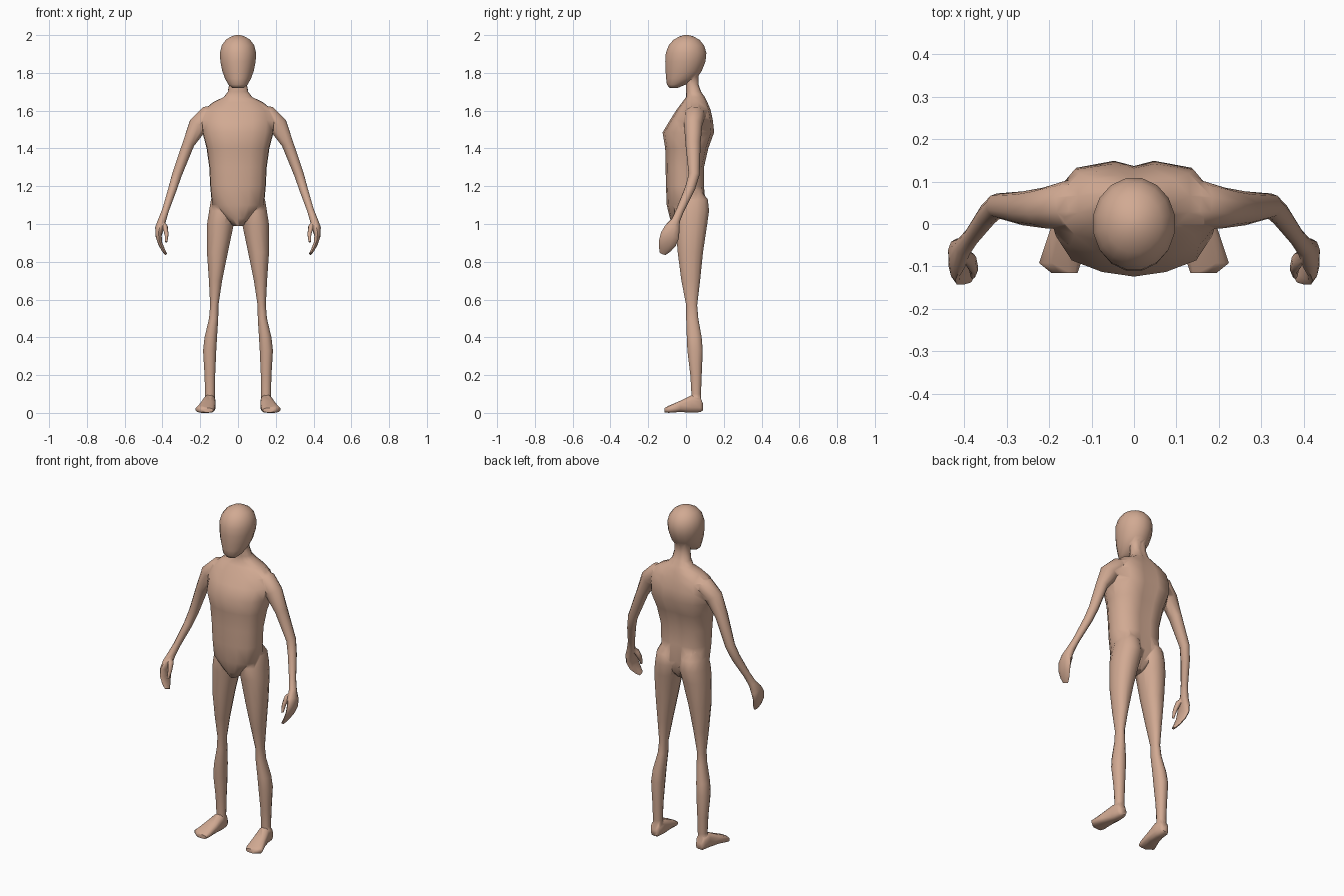
import bpy, bmesh, math
from mathutils import Vector

skin = bpy.data.materials.new("skin")
skin.diffuse_color = (0.64, 0.40, 0.29, 1)


def loft(name, rings):
    """Skin a list of equal-length point rings and cap both ends."""
    bm = bmesh.new()
    rows = [[bm.verts.new(p) for p in ring] for ring in rings]
    n = len(rows[0])
    for a, b in zip(rows, rows[1:]):
        for i in range(n):
            j = (i + 1) % n
            bm.faces.new((a[i], a[j], b[j], b[i]))
    bm.faces.new(rows[0])
    bm.faces.new(rows[-1])
    bmesh.ops.recalc_face_normals(bm, faces=bm.faces)
    me = bpy.data.meshes.new(name)
    bm.to_mesh(me)
    bm.free()
    me.materials.append(skin)
    ob = bpy.data.objects.new(name, me)
    bpy.context.collection.objects.link(ob)
    return ob


def oval(n, power=1.0):
    """Unit oval; a power below 1 makes it boxier."""
    pts = []
    for i in range(n):
        t = 2 * math.pi * (i + 0.5) / n
        c, s = math.cos(t), math.sin(t)
        pts.append((math.copysign(abs(c) ** power, c), math.copysign(abs(s) ** power, s)))
    return pts


def box_rings(rows, axis, n=12, power=0.9):
    """Rings from rows of (position, u0, u1, v0, v1) stacked along z or y."""
    out = []
    for t, u0, u1, v0, v1 in rows:
        ring = []
        for c, s in oval(n, power):
            u, v = (u0 + u1) / 2 + c * (u1 - u0) / 2, (v0 + v1) / 2 + s * (v1 - v0) / 2
            ring.append((u, v, t) if axis == 'z' else (u, t, v))
        out.append(ring)
    return out


def path_rings(rows, n=10):
    """Rings from rows of (x, y, z, side radius, depth radius) along a path."""
    pts = [Vector(r[:3]) for r in rows]
    out = []
    for i, r in enumerate(rows):
        d = (pts[min(i + 1, len(pts) - 1)] - pts[max(i - 1, 0)]).normalized()
        side = Vector((0, 1, 0)).cross(d).normalized()
        depth = d.cross(side)
        out.append([pts[i] + side * c * r[3] + depth * s * r[4] for c, s in oval(n)])
    return out


def mirrored(rings):
    return [[(-p[0], p[1], p[2]) for p in ring] for ring in rings]


# Torso with neck: z, half width, front y, back y
TORSO = [(0.99, 0.025, -0.065, 0.06), (1.03, 0.07, -0.085, 0.09), (1.10, 0.138, -0.102, 0.105),
         (1.20, 0.147, -0.106, 0.095), (1.30, 0.152, -0.108, 0.095), (1.40, 0.166, -0.110, 0.118),
         (1.485, 0.188, -0.124, 0.149), (1.55, 0.195, -0.085, 0.142), (1.605, 0.18, -0.05, 0.130),
         (1.645, 0.132, -0.02, 0.113), (1.672, 0.075, 0.0, 0.10), (1.70, 0.054, 0.0, 0.08),
         (1.74, 0.047, 0.0, 0.066), (1.82, 0.045, 0.0, 0.066)]
HALF = [(0.25, 1.0), (0.72, 0.88), (1.0, 0.3), (0.98, -0.3), (0.78, -0.72), (0.4, -0.92)]
rings = []
for z, w, f, b in TORSO:
    m, h = (f + b) / 2, (b - f) / 2
    right = [(w * x, m + h * y, z) for x, y in HALF]
    left = [(-x, y, zz) for x, y, zz in reversed(right)]
    rings.append([(0, m + h * 0.91, z)] + right + [(0, f, z)] + left)
body = loft("body", rings)

# Head
HEAD = [(1.72, 0.030, -0.088, -0.045), (1.738, 0.052, -0.102, 0.0), (1.77, 0.070, -0.107, 0.058),
        (1.81, 0.085, -0.110, 0.085), (1.86, 0.095, -0.112, 0.105), (1.905, 0.098, -0.109, 0.110),
        (1.945, 0.088, -0.094, 0.098), (1.975, 0.066, -0.068, 0.073), (1.993, 0.036, -0.035, 0.04),
        (2.0, 0.012, -0.01, 0.014)]
parts = [loft("head", box_rings([(z, -w, w, f, b) for z, w, f, b in HEAD], 'z', 16, 1.0))]

# Leg: z, x range, y range
leg = box_rings([(1.19, 0.05, 0.12, -0.02, 0.07), (1.13, 0.012, 0.145, -0.05, 0.118),
                 (1.07, 0.004, 0.155, -0.065, 0.125), (1.0, 0.02, 0.166, -0.058, 0.115),
                 (0.85, 0.052, 0.166, -0.046, 0.092), (0.70, 0.083, 0.155, -0.026, 0.076),
                 (0.57, 0.103, 0.148, 0.0, 0.06), (0.50, 0.104, 0.154, 0.0, 0.066),
                 (0.40, 0.110, 0.178, 0.003, 0.084), (0.33, 0.114, 0.186, 0.006, 0.090),
                 (0.20, 0.120, 0.178, 0.022, 0.084), (0.10, 0.122, 0.175, 0.028, 0.080),
                 (0.03, 0.122, 0.176, 0.028, 0.078)], 'z')

# Foot: y, x range, z range
foot = box_rings([(0.09, 0.130, 0.168, 0.012, 0.05), (0.075, 0.121, 0.180, 0.003, 0.085),
                  (0.03, 0.118, 0.184, 0.0, 0.095), (-0.03, 0.119, 0.204, 0.004, 0.065),
                  (-0.092, 0.124, 0.225, 0.0, 0.038), (-0.115, 0.132, 0.196, 0.003, 0.026)],
                 'y', 12, 0.7)

# Arm with hand: centre, side radius, depth radius
arm = path_rings([(0.09, 0.05, 1.60, 0.035, 0.05), (0.155, 0.045, 1.575, 0.055, 0.058),
                  (0.212, 0.038, 1.522, 0.053, 0.048), (0.262, 0.037, 1.425, 0.033, 0.040),
                  (0.323, 0.043, 1.262, 0.027, 0.029), (0.345, 0.022, 1.19, 0.024, 0.027),
                  (0.383, -0.03, 1.075, 0.019, 0.021), (0.402, -0.054, 1.02, 0.022, 0.023),
                  (0.415, -0.072, 0.98, 0.024, 0.040), (0.421, -0.085, 0.94, 0.017, 0.050),
                  (0.413, -0.098, 0.90, 0.012, 0.047), (0.397, -0.112, 0.865, 0.010, 0.033),
                  (0.383, -0.122, 0.843, 0.007, 0.018)])

# Thumb
thumb = path_rings([(0.407, -0.065, 1.01, 0.012, 0.012), (0.386, -0.085, 0.985, 0.015, 0.018),
                    (0.378, -0.105, 0.945, 0.011, 0.014), (0.380, -0.122, 0.905, 0.006, 0.008)], 8)

for name, r in (("leg", leg), ("foot", foot), ("arm", arm), ("thumb", thumb)):
    parts += [loft("left_" + name, r), loft("right_" + name, mirrored(r))]

# Merge every part into one continuous skin
for part in parts:
    mod = body.modifiers.new("join_" + part.name, 'BOOLEAN')
    mod.operation, mod.solver, mod.object = 'UNION', 'EXACT', part
dg = bpy.context.evaluated_depsgraph_get()
merged = bpy.data.meshes.new_from_object(body.evaluated_get(dg))
body.modifiers.clear()
body.data = merged
for part in parts:
    bpy.data.objects.remove(part)

bpy.context.view_layer.objects.active = body
body.select_set(True)
bpy.ops.object.shade_smooth_by_angle(angle=math.radians(60))
